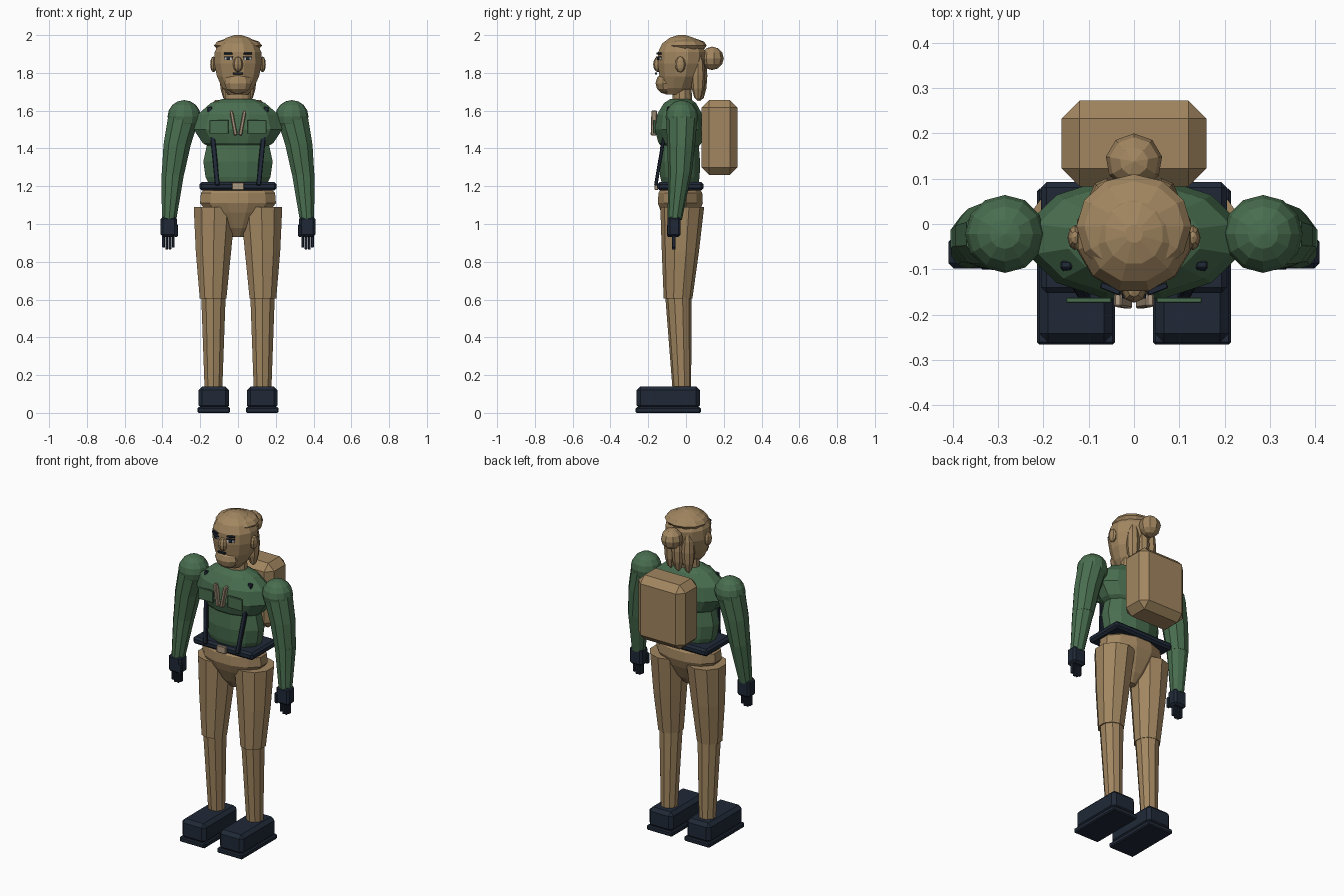
import bpy, bmesh, math
from mathutils import Vector, Matrix

if "Cube" in bpy.data.objects:
    bpy.data.objects.remove(bpy.data.objects["Cube"])


def material(name, rgb):
    m = bpy.data.materials.new(name)
    m.diffuse_color = (*rgb, 1)
    m.use_nodes = True
    m.node_tree.nodes["Principled BSDF"].inputs["Base Color"].default_value = m.diffuse_color
    return m


TAN = material("tan", (0.36, 0.24, 0.118))
GREEN = material("green", (0.066, 0.155, 0.078))
NAVY = material("navy", (0.014, 0.022, 0.038))
BEIGE = material("beige", (0.42, 0.32, 0.22))
WHITE = material("eye white", (0.6, 0.6, 0.57))


def finish(name, bm, mat):
    bmesh.ops.recalc_face_normals(bm, faces=bm.faces)
    me = bpy.data.meshes.new(name)
    bm.to_mesh(me)
    bm.free()
    me.materials.append(mat)
    ob = bpy.data.objects.new(name, me)
    bpy.context.collection.objects.link(ob)
    return ob


def loft(name, rings, mat, n=12):
    """Stacked ellipses: (z, cx, cy, rx, ry)."""
    bm = bmesh.new()
    loops = []
    for z, cx, cy, rx, ry in rings:
        angles = [math.tau * (i + 0.5) / n for i in range(n)]
        loops.append([bm.verts.new((cx + rx * math.cos(a), cy + ry * math.sin(a), z))
                      for a in angles])
    for a, b in zip(loops, loops[1:]):
        for i in range(n):
            j = (i + 1) % n
            bm.faces.new((a[i], a[j], b[j], b[i]))
    bm.faces.new(loops[0])
    bm.faces.new(loops[-1])
    return finish(name, bm, mat)


def ball(name, loc, size, mat, u=10, v=6):
    bm = bmesh.new()
    bmesh.ops.create_uvsphere(bm, u_segments=u, v_segments=v, radius=1,
                              matrix=Matrix.Translation(loc) @ Matrix.Diagonal((*size, 1)))
    return finish(name, bm, mat)


def box(name, loc, size, mat, bevel=0.0, rot=None):
    bm = bmesh.new()
    bmesh.ops.create_cube(bm, size=1, matrix=Matrix.Diagonal((*size, 1)))
    if bevel:
        bmesh.ops.bevel(bm, geom=bm.edges[:], offset=bevel, segments=1, affect='EDGES')
    m = Matrix.Translation(loc)
    bm.transform(m @ rot if rot else m)
    return finish(name, bm, mat)


def bar(name, a, b, w, d, mat, bevel=0.004):
    a, b = Vector(a), Vector(b)
    z = (b - a).normalized()
    x = Vector((0, 1, 0)).cross(z).normalized()
    y = z.cross(x)
    rot = Matrix((x, y, z)).transposed().to_4x4()
    return box(name, (a + b) / 2, (w, d, (b - a).length), mat, bevel, rot)


# Torso and pelvis
loft("chest", [(1.39, 0, -.03, .13, .085), (1.43, 0, -.032, .195, .118),
               (1.50, 0, -.033, .242, .137), (1.58, 0, -.033, .22, .124),
               (1.64, 0, -.032, .15, .088), (1.662, 0, -.03, .085, .055)], GREEN)
loft("waist", [(1.19, 0, -.03, .15, .095), (1.25, 0, -.032, .178, .108),
               (1.33, 0, -.034, .19, .112), (1.42, 0, -.034, .17, .105)], GREEN)
loft("pelvis", [(.93, 0, -.03, .03, .025), (.98, 0, -.03, .085, .065),
                (1.06, 0, -.03, .165, .105), (1.11, 0, -.03, .208, .123),
                (1.165, 0, -.03, .203, .12), (1.185, 0, -.03, .18, .105)], TAN)
box("belt", (0, -.03, 1.20), (.41, .245, .044), NAVY, .012)
box("belt_buckle", (0, -.157, 1.20), (.062, .018, .042), BEIGE, .003)

# Backpack
box("backpack", (0, .178, 1.458), (.32, .19, .396), TAN, .04)

# Neck and head
loft("neck", [(1.62, 0, -.02, .075, .055), (1.75, 0, -.02, .066, .05)], TAN)
loft("head", [(1.685, 0, -.05, .055, .06), (1.72, 0, -.045, .085, .085),
              (1.78, 0, -.032, .115, .112), (1.85, 0, -.025, .13, .128),
              (1.91, 0, -.022, .128, .13), (1.955, 0, -.022, .105, .108),
              (1.985, 0, -.022, .065, .068), (2.0, 0, -.022, .02, .02)], TAN)
ball("beard", (0, -.105, 1.745), (.075, .056, .058), TAN)
ball("nose", (0, -.148, 1.845), (.027, .026, .041), TAN, 8)
box("mouth", (0, -.159, 1.797), (.052, .012, .012), NAVY, .002)

# Hair: cap, bun and hanging back locks
ball("hair_cap", (0, -.005, 1.945), (.127, .115, .042), TAN, 12)
ball("hair_bun", (0, .138, 1.877), (.063, .062, .062), TAN, 9)
for i, x in enumerate((-.06, 0, .06)):
    ball(f"hair_lock_{i}", (x, .075 - abs(x) * .2, 1.785), (.038, .038, .135), TAN, 8)

for s, side in ((-1, "left"), (1, "right")):
    # Face details
    ball(side + "_ear", (s * .13, -.03, 1.845), (.017, .028, .042), TAN, 8)
    turn = Matrix.Rotation(s * math.radians(22), 4, 'Z')
    box(side + "_eye", (s * .05, -.142, 1.875), (.042, .009, .016), WHITE, 0, turn)
    box(side + "_pupil", (s * .05, -.146, 1.875), (.018, .009, .016), NAVY, 0, turn)
    box(side + "_eyelid", (s * .05, -.144, 1.885), (.046, .012, .006), NAVY, 0, turn)
    box(side + "_brow", (s * .052, -.143, 1.902), (.046, .014, .01), NAVY, .002, turn)

    # Chest pocket, collar tab and suspender
    box(side + "_pocket", (s * .1, -.168, 1.514), (.10, .012, .072), GREEN, .002)
    bar(side + "_collar_tab", (s * .012, -.172, 1.47), (s * .036, -.168, 1.60),
        .018, .03, BEIGE)
    bar(side + "_suspender", (s * .109, -.16, 1.205), (s * .15, -.09, 1.62),
        .026, .018, NAVY)

    # Arm
    ball(side + "_shoulder", (s * .285, -.022, 1.568), (.088, .086, .088), GREEN, 12, 8)
    loft(side + "_upper_arm", [(1.26, s * .345, -.032, .062, .062),
                               (1.42, s * .322, -.026, .076, .074),
                               (1.57, s * .286, -.022, .088, .083)], GREEN, 10)
    loft(side + "_forearm", [(1.02, s * .365, -.06, .04, .038),
                             (1.27, s * .345, -.032, .063, .062)], GREEN, 10)

    # Hand with fingers and thumb
    box(side + "_palm", (s * .367, -.063, .985), (.086, .07, .105), NAVY, .012)
    for i in range(4):
        length = .085 if i in (1, 2) else .075
        box(f"{side}_finger_{i}", (s * (.343 + i * .017), -.065, .95 - length / 2),
            (.015, .02, length), NAVY, .003)
    box(side + "_thumb", (s * .328, -.09, .965), (.022, .022, .065), NAVY, .005)

    # Leg
    loft(side + "_thigh", [(.605, s * .132, -.042, .074, .076),
                           (.85, s * .13, -.03, .098, .098),
                           (1.09, s * .124, -.02, .116, .116)], TAN, 10)
    loft(side + "_shin", [(.12, s * .13, -.022, .049, .049),
                          (.62, s * .13, -.04, .068, .07)], TAN, 10)

    # Boot
    box(side + "_boot", (s * .128, -.094, .08), (.163, .336, .12), NAVY, .02)
    box(side + "_boot_sole", (s * .128, -.094, .015), (.173, .345, .03), NAVY, .006)
